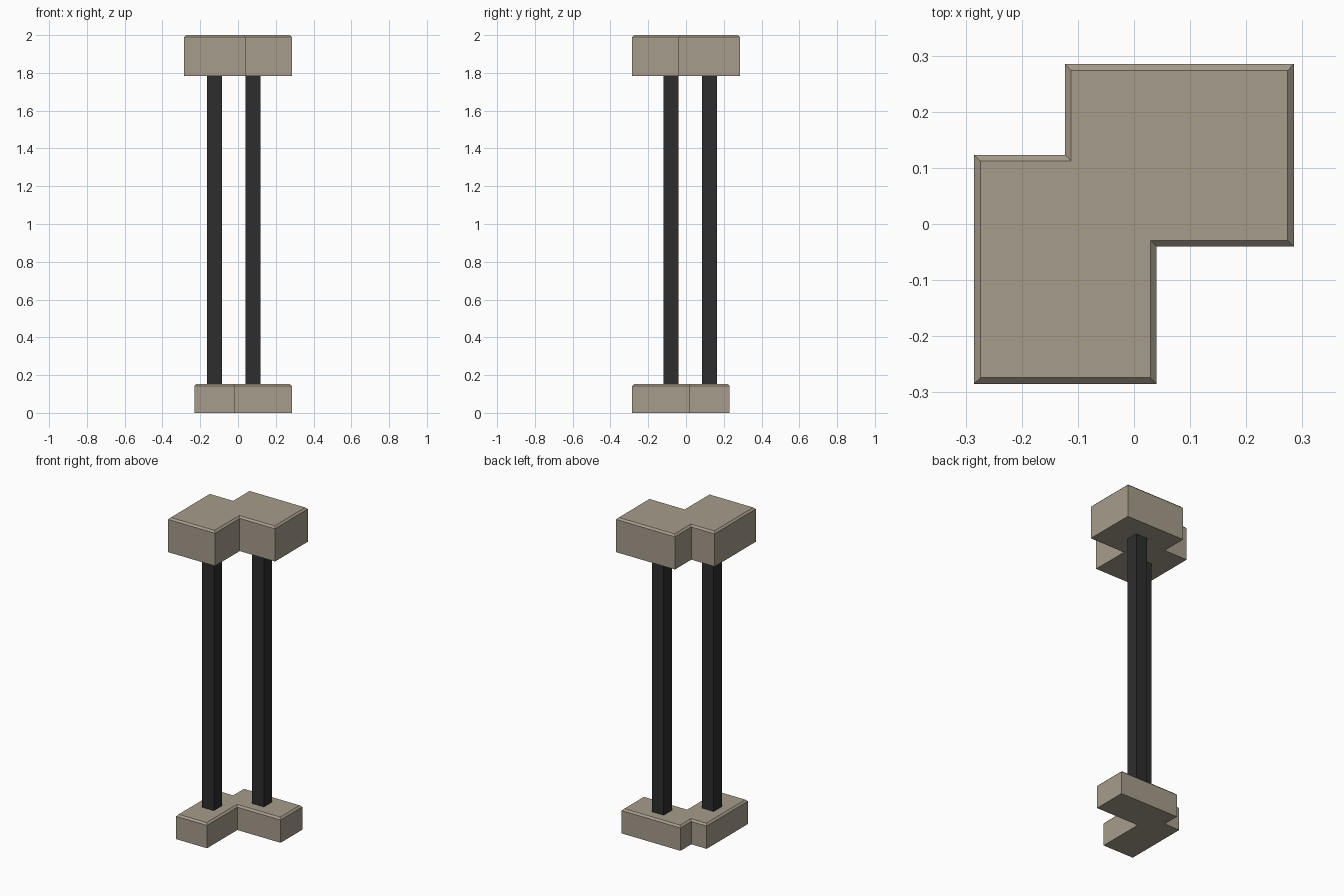
import bpy, bmesh

if "Cube" in bpy.data.objects:
    bpy.data.objects.remove(bpy.data.objects["Cube"])

def material(name, rgb):
    m = bpy.data.materials.new(name)
    m.diffuse_color = (*rgb, 1)
    m.use_nodes = True
    m.node_tree.nodes["Principled BSDF"].inputs["Base Color"].default_value = m.diffuse_color
    return m

STONE = material("warm grey stone", (0.38, 0.335, 0.26))
DARK = material("dark metal", (0.027, 0.027, 0.027))

def slab(name, pts, z0, z1, mat, chamfer=0):
    """Extrude a counter-clockwise right-angled outline, with a chamfered top rim."""
    n = len(pts)
    rings = [[(x, y, z0) for x, y in pts], [(x, y, z1 - chamfer) for x, y in pts]]
    if chamfer:
        top = []
        for i, (x, y) in enumerate(pts):
            for (ax, ay), (bx, by) in ((pts[i - 1], pts[i]), (pts[i], pts[(i + 1) % n])):
                length = abs(bx - ax) + abs(by - ay)
                x -= chamfer * (by - ay) / length
                y += chamfer * (bx - ax) / length
            top.append((x, y, z1))
        rings.append(top)
    bm = bmesh.new()
    rings = [[bm.verts.new(p) for p in r] for r in rings]
    bm.faces.new(rings[0][::-1])
    bm.faces.new(rings[-1])
    for lo, hi in zip(rings, rings[1:]):
        for i in range(n):
            j = (i + 1) % n
            bm.faces.new((lo[i], lo[j], hi[j], hi[i]))
    mesh = bpy.data.meshes.new(name)
    bm.to_mesh(mesh)
    bm.free()
    mesh.materials.append(mat)
    bpy.context.collection.objects.link(bpy.data.objects.new(name, mesh))

def mirrored(half):
    """Complete an outline by mirroring it across the x = -y diagonal."""
    return half + [(-y, -x) for x, y in reversed(half)]

def stepped(left, right, inner):
    """Two overlapping blocks: a front left one and a back right one."""
    # back-left notch, front-left corner, front edge, front-right notch
    return [(-0.123, 0.123), (left, 0.123), (left, -0.285), (right, -0.285),
            (right, inner), (0.285, inner), (0.285, -left), (-0.123, -left)]

# Stepped base and wider stepped cap
slab("base", stepped(-0.23, -0.015, 0.015), 0, 0.154, STONE, 0.011)
slab("cap", stepped(-0.285, 0.04, -0.04), 1.784, 2.0, STONE, 0.011)

# Two square posts
for name, cx, cy in (("front_post", -0.124, -0.08), ("back_post", 0.08, 0.124)):
    h = 0.04
    slab(name, [(cx - h, cy - h), (cx + h, cy - h), (cx + h, cy + h), (cx - h, cy + h)],
         0.154, 1.784, DARK)
